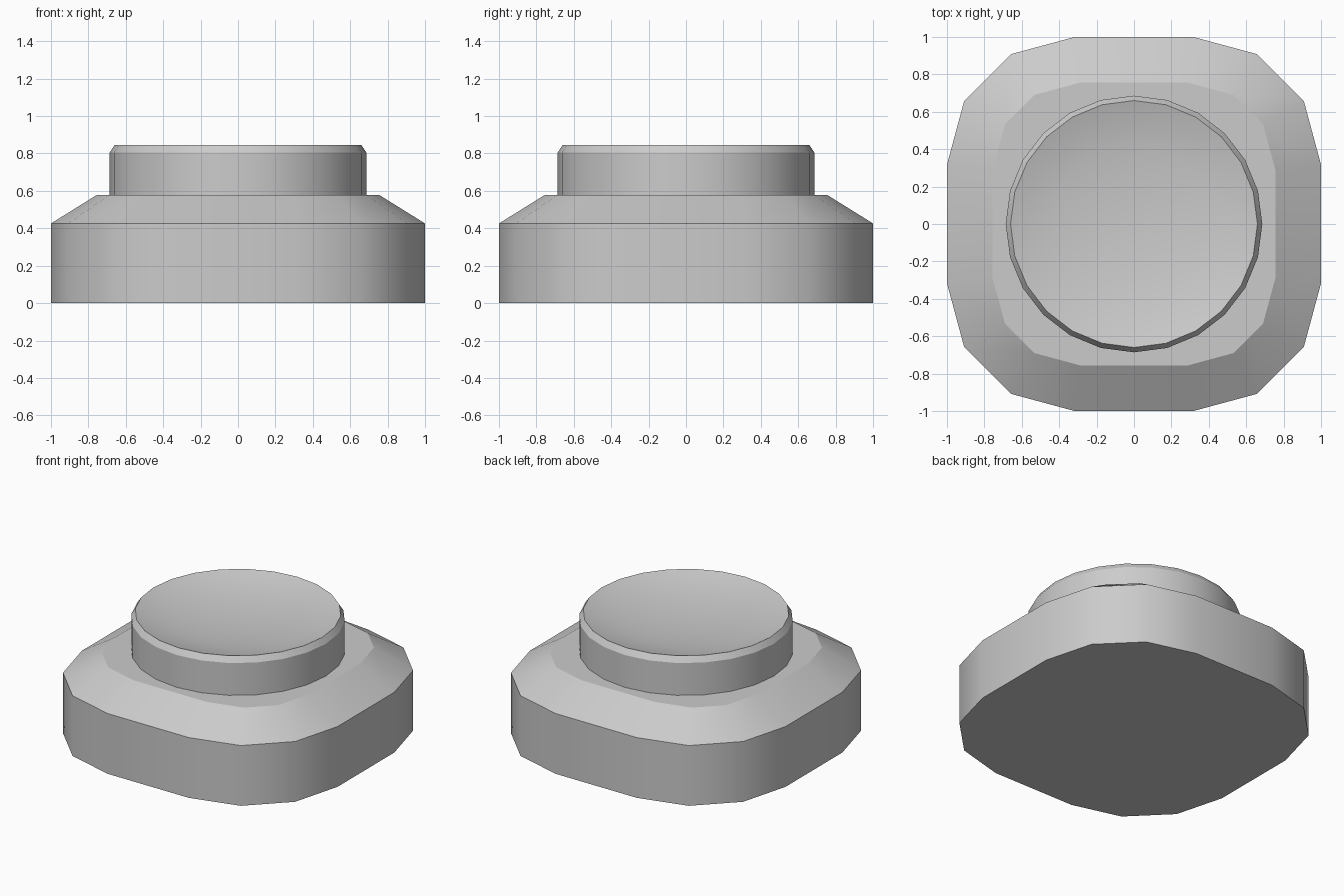
import bpy, bmesh, math

if "Cube" in bpy.data.objects:
    bpy.data.objects.remove(bpy.data.objects["Cube"])


def loft(name, rings, tip=None):
    """Skin a stack of equal-length rings; close the bottom, and the top by a cap or a tip."""
    bm = bmesh.new()
    loops = [[bm.verts.new(p) for p in ring] for ring in rings]
    n = len(loops[0])
    for a, b in zip(loops, loops[1:]):
        for i in range(n):
            j = (i + 1) % n
            bm.faces.new((a[i], a[j], b[j], b[i]))
    bm.faces.new(loops[0][::-1])
    if tip is None:
        bm.faces.new(loops[-1])
    else:
        centre = bm.verts.new((0, 0, tip))
        for i in range(n):
            bm.faces.new((loops[-1][i], loops[-1][(i + 1) % n], centre))
    bmesh.ops.recalc_face_normals(bm, faces=bm.faces)
    mesh = bpy.data.meshes.new(name)
    bm.to_mesh(mesh)
    bm.free()
    obj = bpy.data.objects.new(name, mesh)
    bpy.context.collection.objects.link(obj)
    bpy.ops.object.select_all(action='DESELECT')
    obj.select_set(True)
    bpy.context.view_layer.objects.active = obj
    bpy.ops.object.shade_smooth_by_angle(angle=math.radians(31))
    return obj


def rounded_square(quarter, z):
    """Rotate one corner's points through four quarter turns."""
    ring = []
    for k in range(4):
        c, s = ((1, 0), (0, 1), (-1, 0), (0, -1))[k]
        ring += [(x * c - y * s, x * s + y * c, z) for x, y in quarter]
    return ring


def circle(r, z, n=24):
    return [(r * math.cos(math.tau * i / n), r * math.sin(math.tau * i / n), z)
            for i in range(n)]


# Rounded-square housing with a sloped shoulder
outer = [(1, 0.317), (0.908, 0.658), (0.658, 0.908), (0.317, 1)]
inner = [(0.757, 0.285), (0.69, 0.532), (0.532, 0.69), (0.285, 0.757)]
loft("base_housing", [rounded_square(outer, 0), rounded_square(outer, 0.426),
                      rounded_square(inner, 0.577)])

# Round push button with a chamfered rim and a shallow dished top
profile = [(0.686, 0.56), (0.686, 0.805), (0.66, 0.845),
           (0.56, 0.815), (0.42, 0.79), (0.28, 0.774), (0.14, 0.765)]
loft("push_button", [circle(r, z) for r, z in profile], tip=0.762)
